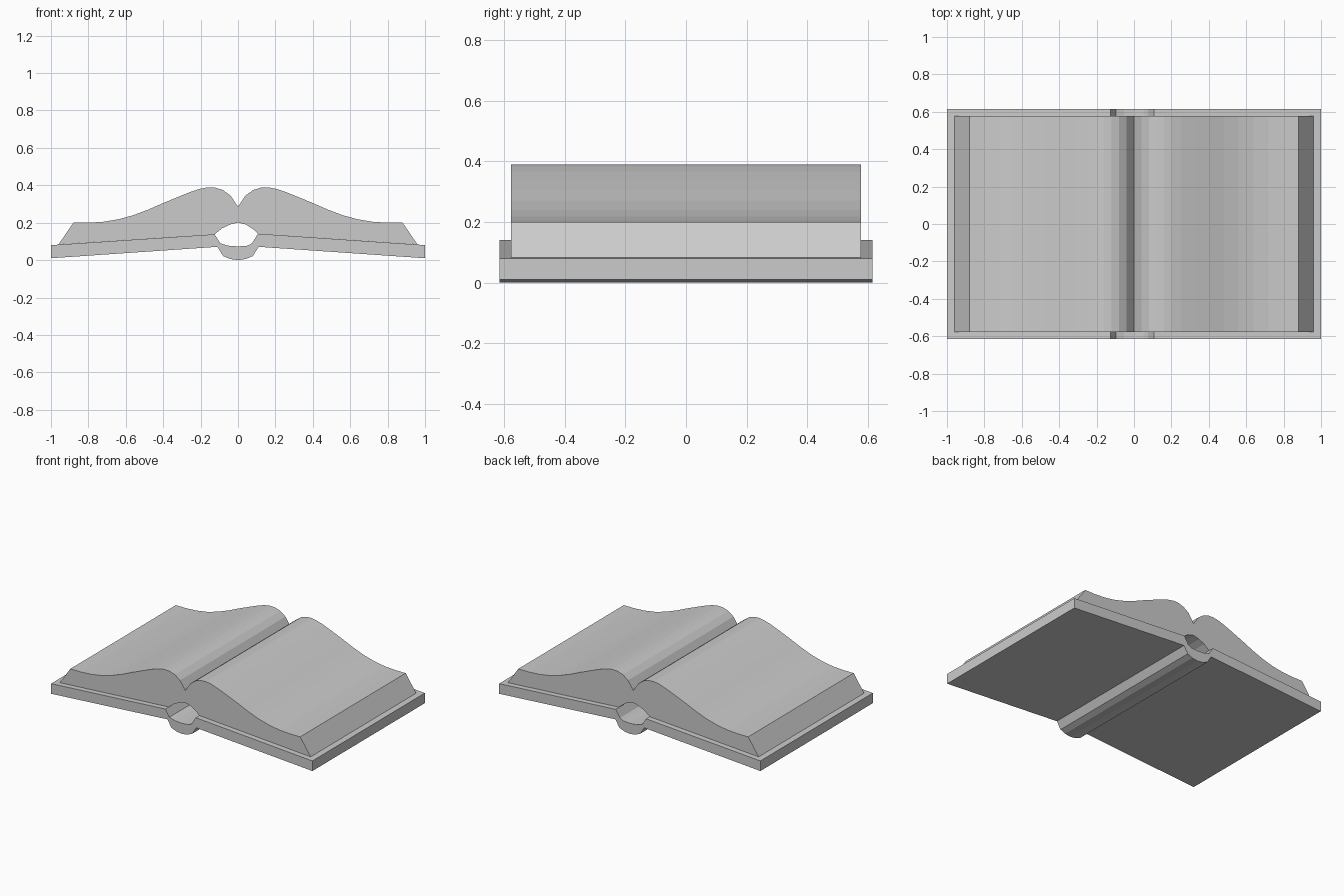
import bpy
import bmesh

if "Cube" in bpy.data.objects:
    bpy.data.objects.remove(bpy.data.objects["Cube"], do_unlink=True)

grey = bpy.data.materials.new("plain grey")
grey.use_nodes = True
COLOUR = (0.6, 0.6, 0.6, 1)
grey.diffuse_color = COLOUR
grey.node_tree.nodes["Principled BSDF"].inputs["Base Color"].default_value = COLOUR


def extrude_profile(name, profile, half_depth):
    """Extrude a closed x-z outline along y into a solid."""
    bm = bmesh.new()
    front = bm.faces.new([bm.verts.new((x, -half_depth, z)) for x, z in profile])
    grown = bmesh.ops.extrude_face_region(bm, geom=[front], use_keep_orig=True)
    moved = [v for v in grown["geom"] if isinstance(v, bmesh.types.BMVert)]
    bmesh.ops.translate(bm, verts=moved, vec=(0, 2 * half_depth, 0))
    bmesh.ops.recalc_face_normals(bm, faces=bm.faces)
    mesh = bpy.data.meshes.new(name)
    bm.to_mesh(mesh)
    bm.free()
    mesh.materials.append(grey)
    obj = bpy.data.objects.new(name, mesh)
    bpy.context.collection.objects.link(obj)
    return obj


def mirrored(half):
    """Outline from left to right, from a right half that starts at x = 0."""
    return [(-x, z) for x, z in reversed(half[1:])] + half


# Page block: curled top, sloped fore edges, arched hollow at the spine
page_top = mirrored([
    (0, 0.285), (0.04, 0.345), (0.08, 0.374), (0.12, 0.387), (0.16, 0.389),
    (0.20, 0.382), (0.25, 0.366), (0.32, 0.338), (0.40, 0.305), (0.48, 0.270),
    (0.56, 0.240), (0.64, 0.218), (0.72, 0.205), (0.80, 0.2), (0.88, 0.2),
    (0.96, 0.083)])
page_arch = [(0.107, 0.141), (0.085, 0.162), (0.043, 0.19), (0, 0.201),
             (-0.043, 0.19), (-0.085, 0.17), (-0.125, 0.138)]
extrude_profile("pages", page_top + page_arch, 0.577)

# Cover: two tilted boards joined by a rounded spine trough
cover_top = [(-1, 0.08), (-0.125, 0.138), (-0.095, 0.09), (-0.053, 0.077),
             (0, 0.073), (0.053, 0.077), (0.075, 0.09), (0.107, 0.141), (1, 0.08)]
cover_bottom = mirrored([(0, 0), (0.043, 0.006), (0.08, 0.022),
                         (0.11, 0.071), (1, 0.01)])
extrude_profile("cover", cover_top + cover_bottom[::-1], 0.615)
